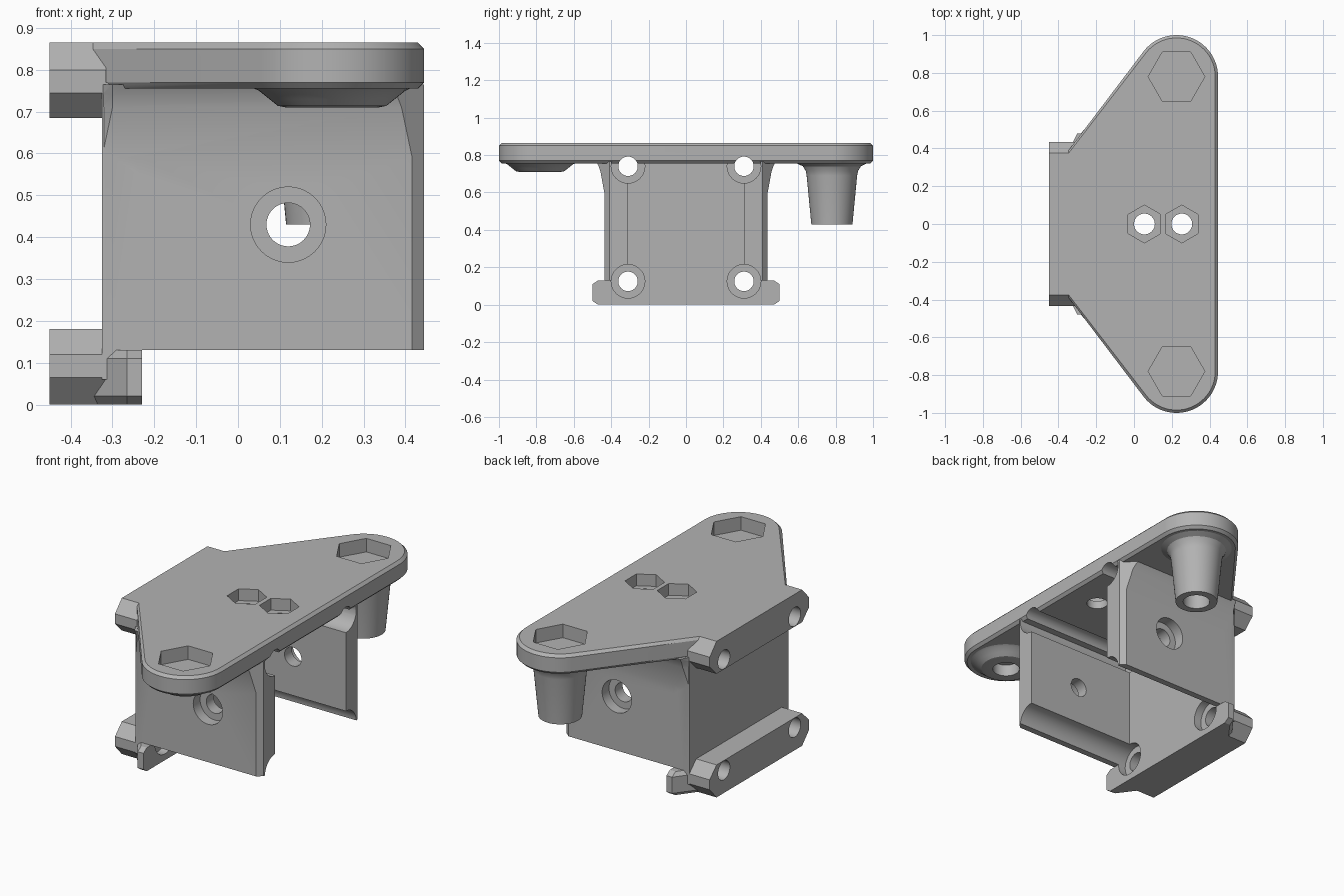
import bpy, bmesh, math
from mathutils import Matrix, Vector

if "Cube" in bpy.data.objects:
    bpy.data.objects.remove(bpy.data.objects["Cube"])

grey = bpy.data.materials.new("plain grey")
grey.diffuse_color = (0.45, 0.45, 0.45, 1)
grey.use_nodes = True
grey.node_tree.nodes["Principled BSDF"].inputs["Base Color"].default_value = grey.diffuse_color


def finish(name, bm):
    bmesh.ops.recalc_face_normals(bm, faces=bm.faces)
    me = bpy.data.meshes.new(name)
    bm.to_mesh(me)
    bm.free()
    me.materials.append(grey)
    ob = bpy.data.objects.new(name, me)
    bpy.context.collection.objects.link(ob)
    return ob


def hull(name, pts):
    """Convex solid around points."""
    bm = bmesh.new()
    for p in pts:
        bm.verts.new(p)
    r = bmesh.ops.convex_hull(bm, input=bm.verts[:])
    loose = [g for g in r["geom_interior"] + r["geom_unused"] if isinstance(g, bmesh.types.BMVert)]
    bmesh.ops.delete(bm, geom=list(set(loose)), context='VERTS')
    bmesh.ops.dissolve_limit(bm, angle_limit=0.002, verts=bm.verts[:], edges=bm.edges[:])
    return finish(name, bm)


def box(name, x0, x1, y0, y1, z0, z1):
    return hull(name, [(x, y, z) for x in (x0, x1) for y in (y0, y1) for z in (z0, z1)])


def rod(name, a, b, r, sides=40, turn=0.0):
    """Cylinder or prism from a to b."""
    a, b = Vector(a), Vector(b)
    d = b - a
    m = (Matrix.Translation((a + b) / 2) @ d.to_track_quat('Z', 'Y').to_matrix().to_4x4()
         @ Matrix.Rotation(turn, 4, 'Z'))
    bm = bmesh.new()
    bmesh.ops.create_cone(bm, cap_ends=True, segments=sides, radius1=r, radius2=r,
                          depth=d.length, matrix=m)
    return finish(name, bm)


def hexagon(name, x, y, z, r, turn):
    """Hexagonal nut pocket open at the top."""
    pts = [(x + r * math.cos(turn + k * math.pi / 3), y + r * math.sin(turn + k * math.pi / 3), h)
           for k in range(6) for h in (z, 0.95)]
    return hull(name, pts)


def lathe(name, x, y, profile, n=48):
    """Solid of revolution about a vertical axis."""
    bm = bmesh.new()
    rings = [[bm.verts.new((x + r * math.cos(2 * math.pi * k / n),
                            y + r * math.sin(2 * math.pi * k / n), z)) for k in range(n)]
             for r, z in profile]
    for lo, hi in zip(rings, rings[1:]):
        for k in range(n):
            bm.faces.new((lo[k], lo[(k + 1) % n], hi[(k + 1) % n], hi[k]))
    bm.faces.new(rings[0])
    bm.faces.new(rings[-1])
    return finish(name, bm)


def combine(target, others, op):
    for o in others:
        m = target.modifiers.new("join", 'BOOLEAN')
        m.operation, m.solver, m.object = op, 'EXACT', o
        bpy.context.view_layer.objects.active = target
        bpy.ops.object.modifier_apply(modifier=m.name)
        bpy.data.objects.remove(o, do_unlink=True)


# Top plate: rounded ends, chamfered rims, tapering to the rear
CX, CY, R = 0.225, 0.78, 0.22
pts = []
for z, inset in ((0.755, 0.015), (0.77, 0), (0.85, 0), (0.865, 0.015)):
    for s in (-1, 1):
        pts.append((-0.35, s * (0.385 - inset), z))
        for k in range(64):
            a = 2 * math.pi * k / 64
            pts.append((CX + (R - inset) * math.cos(a), s * CY + (R - inset) * math.sin(a), z))
plate = hull("mount_bracket", pts)

# Back wall and the two chamfered rear rails
body = [box("back_wall", -0.325, -0.23, -0.435, 0.435, 0.06, 0.77)]
for name, prof in (("upper_rail", ((0.375, 0.685), (0.435, 0.745), (0.435, 0.80), (0.375, 0.865))),
                   ("lower_rail", ((0.375, 0.0), (0.435, 0.065), (0.435, 0.12), (0.375, 0.18)))):
    body.append(hull(name, [(x, s * y, z) for x in (-0.45, -0.315) for s in (-1, 1) for y, z in prof]))

# Flared foot below the back wall
foot = []
for z, inset in ((0, 0.03), (0.02, 0), (0.11, 0), (0.13, 0.03)):
    for s in (-1, 1):
        for x, y in ((-0.35, 0.385), (-0.265, 0.5), (-0.23, 0.5)):
            foot.append((x, s * (y - inset), z))
body.append(hull("foot", foot))

# Side walls: straight below, flaring into the plate, chamfered front edge
sections = ((0.13, 0.435), (0.59, 0.435), (0.71, 0.457), (0.74, 0.467), (0.765, 0.495))
for s in (-1, 1):
    for (z0, y0), (z1, y1) in zip(sections, sections[1:]):
        pts = []
        for z, y in ((z0, y0), (z1, y1)):
            if z > 0.75:
                y = min(y, 0.48)
            edge = 0.41
            pts += [(-0.325, s * 0.31, z), (0.445, s * 0.31, z), (0.445, s * edge, z),
                    (0.445 - (y - edge) * 1.15, s * y, z), (-0.30, s * y, z),
                    (-0.325, s * 0.43, z)]
        body.append(hull("side_wall", pts))
walls = body.pop(0)
combine(walls, body, 'UNION')

# Screw access channels along the inner corners of the walls
combine(walls, [rod("channel", (-0.275, s * 0.31, z), (0.6, s * 0.31, z), 0.09)
                for s in (-1, 1) for z in (0.125, 0.74)], 'DIFFERENCE')

# Tapered peg on one end, short boss on the other
peg = lathe("peg", CX, CY, [(0.11, 0.43), (0.135, 0.69), (0.14, 0.715), (0.155, 0.74),
                            (0.19, 0.757), (0.19, 0.77)])
boss = lathe("boss", CX, -CY, [(0.11, 0.71), (0.13, 0.714), (0.15, 0.73),
                               (0.175, 0.75), (0.19, 0.757), (0.19, 0.77)])
combine(plate, [walls, peg, boss], 'UNION')

# Bolt holes through the rails, reaching out through the front
cuts = [rod("rail_hole", (-0.6, s * 0.31, z), (0.6, s * 0.31, z), 0.052)
        for s in (-1, 1) for z in (0.125, 0.74)]
# Side holes with outer counterbores
cuts.append(rod("side_hole", (0.12, -0.6, 0.43), (0.12, 0.6, 0.43), 0.052))
cuts += [rod("side_counterbore", (0.12, s * 0.375, 0.43), (0.12, s * 0.6, 0.43), 0.09)
         for s in (-1, 1)]
# Blind holes and hexagonal pockets at the plate ends
for s, z in ((1, 0.3), (-1, 0.6)):
    cuts.append(rod("end_hole", (CX, s * CY, z), (CX, s * CY, 0.775), 0.07))
    cuts.append(hexagon("end_pocket", CX, s * CY, 0.79, 0.15, 0))
# Centre holes with hexagonal pockets
for x in (0.055, 0.253):
    cuts.append(rod("centre_hole", (x, 0, 0.6), (x, 0, 1), 0.055))
    cuts.append(hexagon("centre_pocket", x, 0, 0.80, 0.1, math.pi / 6))
combine(plate, cuts, 'DIFFERENCE')

# Smooth the round parts, keep the edges sharp
bpy.ops.object.select_all(action='DESELECT')
plate.select_set(True)
bpy.context.view_layer.objects.active = plate
bpy.ops.object.shade_smooth_by_angle(angle=math.radians(25))
